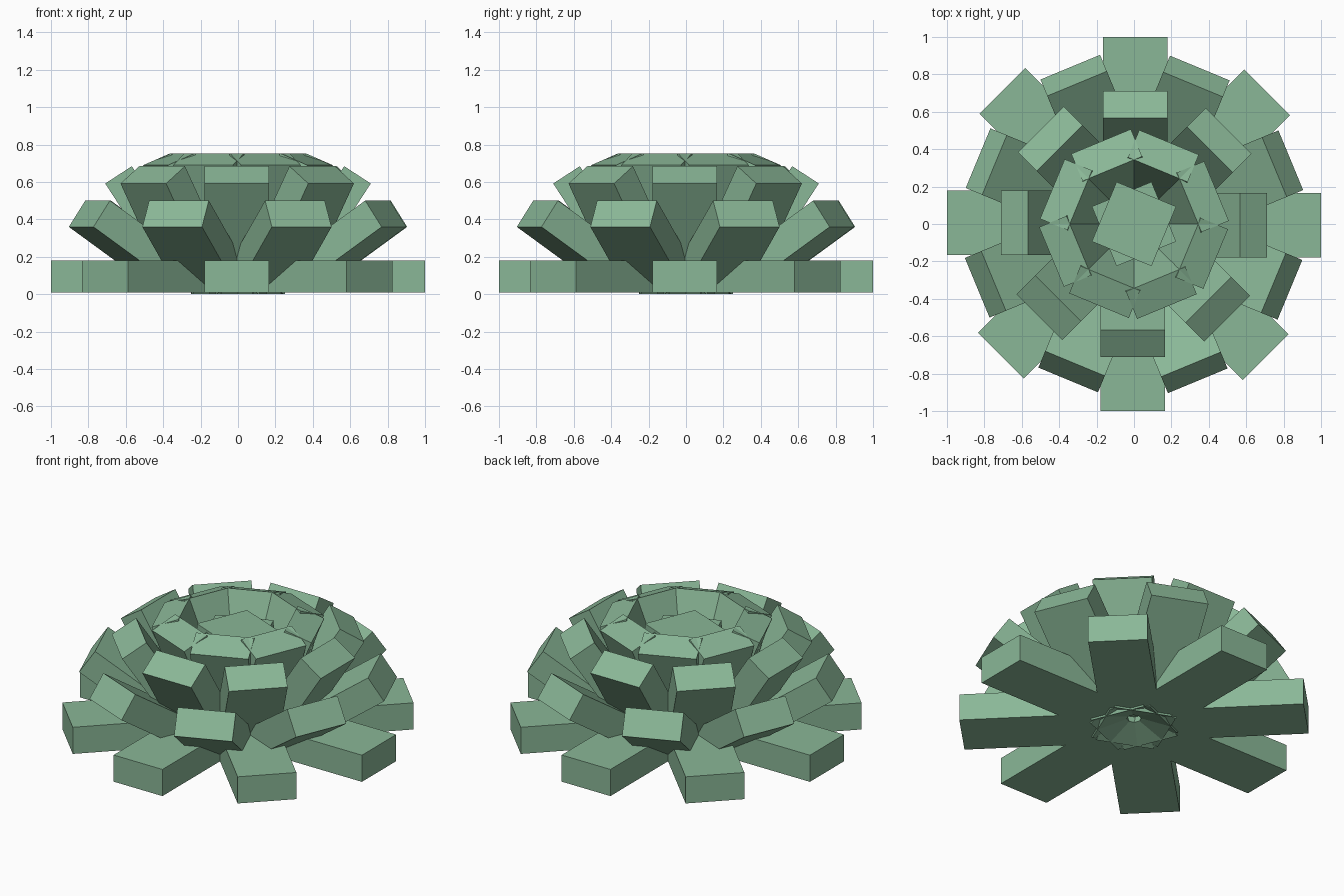
import bpy, bmesh, math
from mathutils import Matrix, Vector

if "Cube" in bpy.data.objects:
    bpy.data.objects.remove(bpy.data.objects["Cube"])

green = bpy.data.materials.new("sage green")
green.diffuse_color = (0.255, 0.475, 0.31, 1)
green.use_nodes = True
green.node_tree.nodes["Principled BSDF"].inputs["Base Color"].default_value = green.diffuse_color

WIDTH, THICK, SHIFT = 0.345, 0.17, -0.006


def add_block(bm, r, z, tilt, length, turn, thick=THICK):
    """Block whose lower outer edge sits at radius r, height z, tilted up from horizontal."""
    m = (Matrix.Rotation(turn, 4, 'Z')
         @ Matrix.Translation((r, SHIFT, z))
         @ Matrix.Rotation(-tilt, 4, 'Y')
         @ Matrix.Translation((-length / 2, 0, thick / 2))
         @ Matrix.Diagonal((length, WIDTH, thick, 1)))
    bmesh.ops.create_cube(bm, size=1, matrix=m)


def finish(bm, name):
    mesh = bpy.data.meshes.new(name)
    bm.to_mesh(mesh)
    bm.free()
    mesh.materials.append(green)
    obj = bpy.data.objects.new(name, mesh)
    bpy.context.collection.objects.link(obj)


# Rings of eight petals: name, outer radius, height, tilt, length, angle offset
rings = [
    ("flat_petals", 1.00, 0.01, 0, 0.78, 0),
    ("low_petals", 0.905, 0.36, 34, 0.62, 22.5),
    ("middle_petals", 0.71, 0.592, 57, 0.69, 0),
    ("upper_petals", 0.475, 0.69, 68, 0.744, 22.5),
]
for name, r, z, tilt, length, offset in rings:
    bm = bmesh.new()
    for i in range(8):
        add_block(bm, r, z, math.radians(tilt), length,
                  math.radians(offset + 45 * i))
    finish(bm, name)

# Core: two crossed upright square blocks, one slightly higher
bm = bmesh.new()
for turn, top in ((-22.5, 0.66), (22.5, 0.645)):
    m = (Matrix.Rotation(math.radians(turn), 4, 'Z')
         @ Matrix.Translation((0, 0, (top + 0.11) / 2))
         @ Matrix.Diagonal((WIDTH, WIDTH, top - 0.11, 1)))
    bmesh.ops.create_cube(bm, size=1, matrix=m)
finish(bm, "core_bud")
